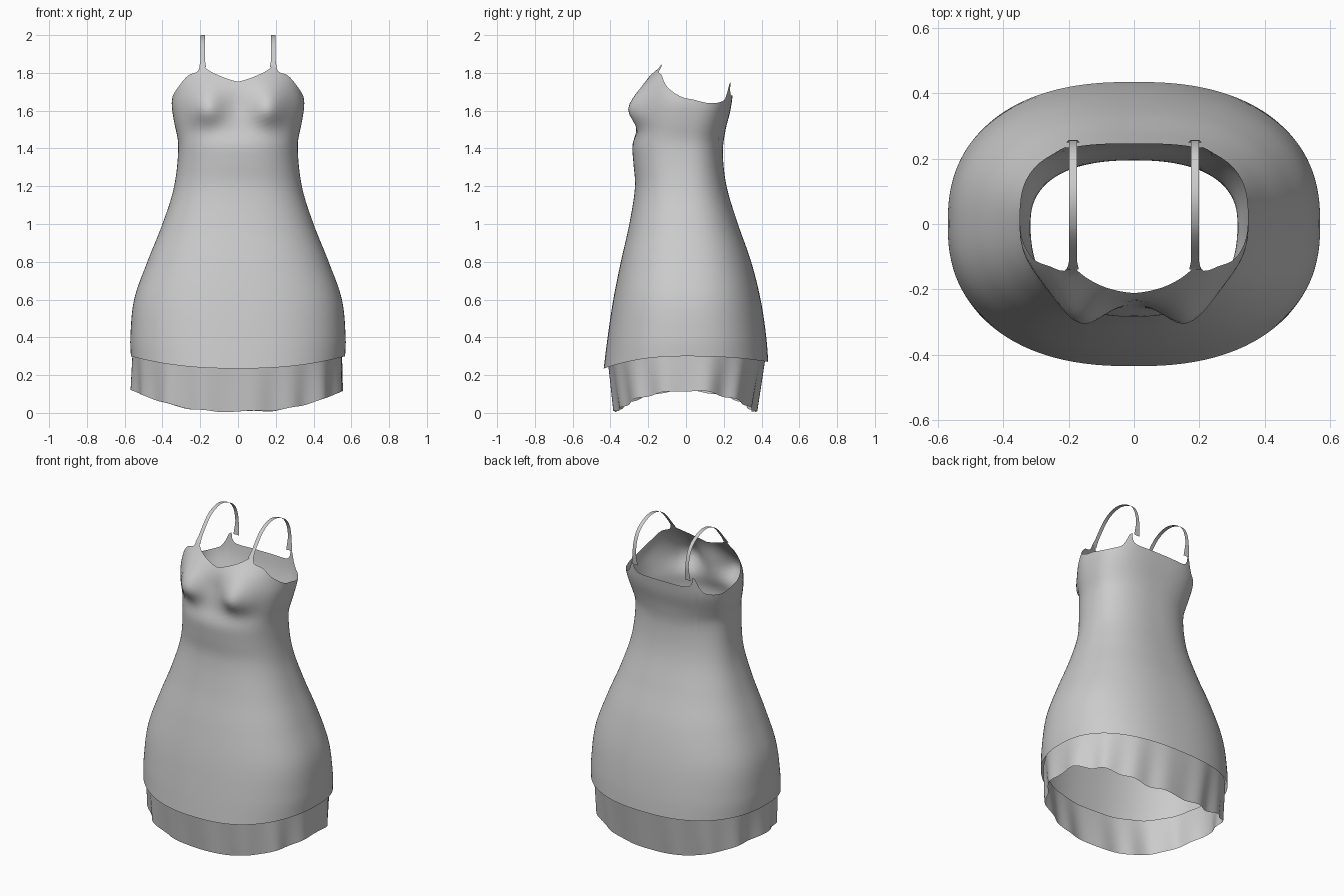
import bpy, math

if "Cube" in bpy.data.objects:
    bpy.data.objects.remove(bpy.data.objects["Cube"])

cloth = bpy.data.materials.new("light grey cloth")
cloth.diffuse_color = (0.6, 0.6, 0.6, 1)
cloth.use_nodes = True
cloth.node_tree.nodes["Principled BSDF"].inputs["Base Color"].default_value = cloth.diffuse_color


def curve(keys, t):
    """Smooth interpolation through (t, value) keys."""
    if t <= keys[0][0]:
        return keys[0][1]
    for i in range(len(keys) - 1):
        (a, p), (b, q) = keys[i], keys[i + 1]
        if t <= b:
            a0, p0 = keys[max(i - 1, 0)]
            b0, q0 = keys[min(i + 2, len(keys) - 1)]
            u, h = (t - a) / (b - a), b - a
            m, n = (q - p0) / (b - a0) * h, (q0 - p) / (b0 - a) * h
            return ((2*u**3 - 3*u*u + 1) * p + (u**3 - 2*u*u + u) * m
                    + (3*u*u - 2*u**3) * q + (u**3 - u*u) * n)
    return keys[-1][1]


def grid(name, rows, closed):
    """Skin a list of equal point rows into one smooth sheet."""
    n = len(rows[0])
    last = n if closed else n - 1
    faces = [(r*n + c, r*n + (c+1) % n, (r+1)*n + (c+1) % n, (r+1)*n + c)
             for r in range(len(rows) - 1) for c in range(last)]
    mesh = bpy.data.meshes.new(name)
    mesh.from_pydata([p for row in rows for p in row], [], faces)
    mesh.materials.append(cloth)
    mesh.shade_smooth()
    obj = bpy.data.objects.new(name, mesh)
    bpy.context.collection.objects.link(obj)
    return obj


def oval(phi, w, front, back, n=2.4):
    """Rounded oval point; phi = 0 at the front, 180 at the back."""
    s, c = math.sin(math.radians(phi)), math.cos(math.radians(phi))
    x = math.copysign(abs(s) ** (2 / n), s) * w
    y = abs(c) ** (2 / n)
    return x, (y * front if c > 0 else y * back)


# Dress outline by height: half width, front depth, back depth
WIDTH = [(.2, .56), (.3, .567), (.4, .57), (.6, .55), (.8, .48), (1, .4), (1.2, .338),
         (1.42, .317), (1.55, .34), (1.64, .351), (1.72, .337), (1.82, .31)]
FRONT = [(.2, -.44), (.4, -.415), (.6, -.385), (.8, -.345), (1, -.3), (1.2, -.27), (1.33, -.279),
         (1.42, -.283), (1.5, -.258), (1.62, -.235), (1.7, -.228), (1.755, -.21), (1.84, -.15)]
BACK = [(.2, .44), (.4, .425), (.6, .395), (.8, .345), (1, .275), (1.2, .215), (1.38, .195),
        (1.5, .21), (1.6, .235), (1.7, .25), (1.76, .26)]
# Neckline height by angle from the front centre
NECK = [(0, 1.753), (14, 1.785), (25, 1.812), (30, 1.828), (33, 1.845), (36, 1.838), (39, 1.808),
        (53, 1.785), (70, 1.72), (90, 1.665), (110, 1.64), (138, 1.655), (144, 1.69),
        (147, 1.74), (150, 1.75), (153, 1.71), (159, 1.685), (180, 1.68)]


def hem(phi):
    c = math.cos(math.radians(phi))
    return 0.3 - (0.065 if c > 0 else 0.03) * c * c


def body_point(phi, t):
    z = hem(phi) + t * (curve(NECK, min(phi, 360 - phi)) - hem(phi))
    n = 2.4 + 0.7 * max(0, min(1, (z - 1.45) / .2)) * (90 < phi < 270)
    x, y = oval(phi, curve(WIDTH, z), curve(FRONT, z), curve(BACK, z), n)
    if y < 0:  # bust cups
        spread = .11 if z > 1.61 else .085
        y -= .085 * math.exp(-((abs(x) - .165) / .095) ** 2 - ((z - 1.61) / spread) ** 2) * min(1, -y / .1)
    return x, y, z


ROWS = 56
grid("dress_body", [[body_point(p, r / ROWS) for p in range(0, 360, 3)] for r in range(ROWS + 1)], True)


# Gathered ruffle below the hem
def ruffle_point(phi, t):
    a = math.radians(phi)
    top, bottom = hem(phi) + 0.03, 0.11 * math.sin(a) ** 2
    x, y = oval(phi, .553, -.41 + .035 * t, .42 - .05 * t)
    fold = math.sin(15 * a + 1.3 * math.sin(2 * a)) + .5 * math.sin(8 * a + 1)
    k = 1 + (.006 + .014 * t) * fold
    return x * k, y * k, top + t * (bottom - top) + .004 * t * (fold + 1.5)


grid("hem_ruffle", [[ruffle_point(p, r / 8) for p in range(0, 360, 2)] for r in range(9)], True)

# Thin ribbon shoulder straps, mirrored left and right
STRAP = [(-.14, 1.83), (-.11, 1.87), (-.05, 1.942), (0, 1.98), (.065, 2.0), (.13, 1.992),
         (.2, 1.955), (.24, 1.9), (.257, 1.82), (.25, 1.735)]
for side, label in ((1, "right"), (-1, "left")):
    path = []
    for i in range(46):
        u = i / 5
        y = curve([(k, p[0]) for k, p in enumerate(STRAP)], u)
        z = curve([(k, p[1]) for k, p in enumerate(STRAP)], u)
        h = .012 + .006 * max(0, 1 - u) + .008 * max(0, u - 8)
        path.append([(side * (.187 - h), y, z), (side * (.187 + h), y, z)])
    grid("strap_" + label, path, False)
